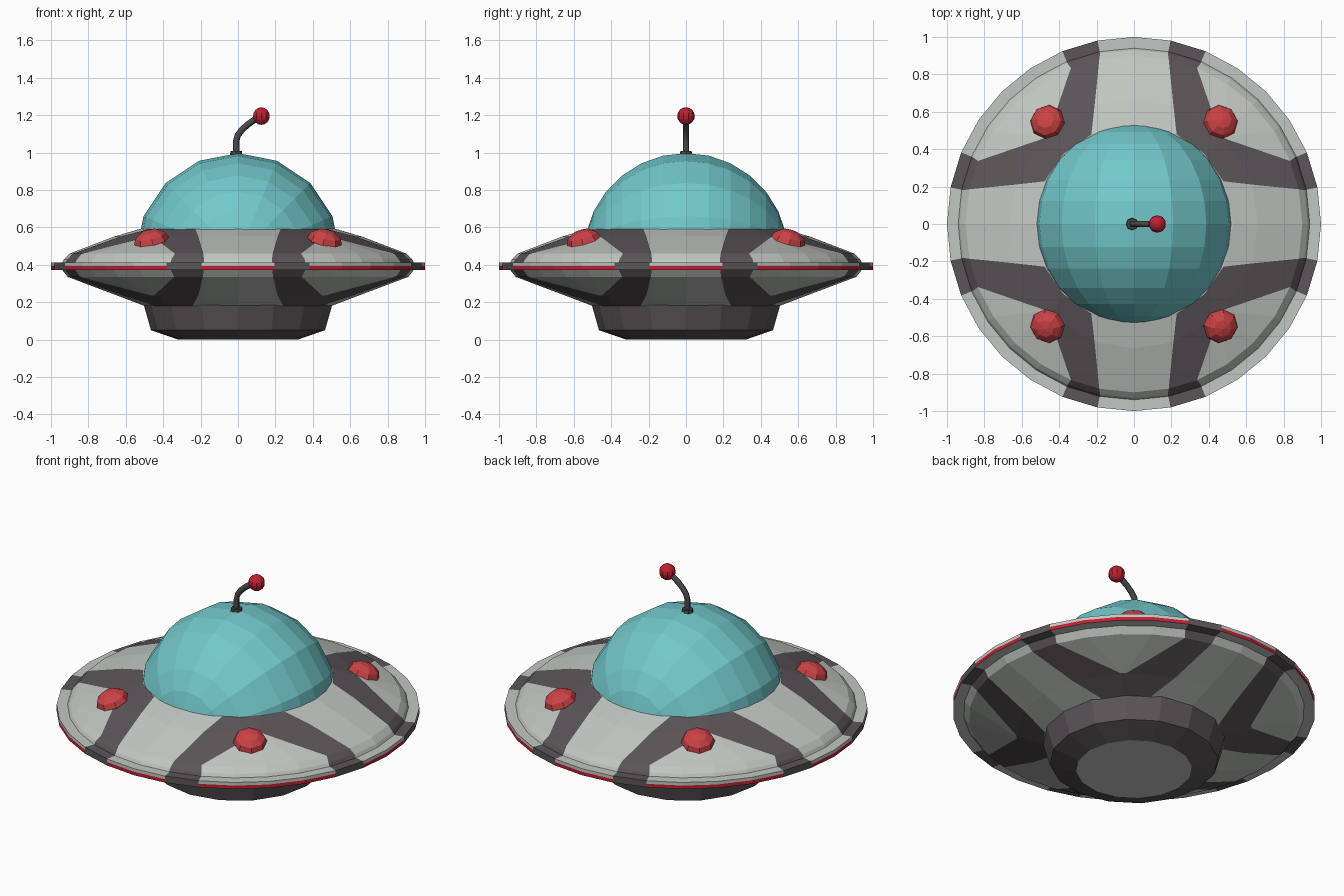
import bpy, bmesh
from math import radians, sin, cos, pi, atan2
from mathutils import Matrix, Vector

if "Cube" in bpy.data.objects:
    bpy.data.objects.remove(bpy.data.objects["Cube"], do_unlink=True)


def material(name, r, g, b):
    m = bpy.data.materials.new(name)
    m.diffuse_color = (r, g, b, 1)
    m.use_nodes = True
    m.node_tree.nodes["Principled BSDF"].inputs["Base Color"].default_value = (r, g, b, 1)
    return m


PANEL = material("pale grey panel", .54, .57, .54)
DARK = material("charcoal", .105, .09, .098)
TEAL = material("teal glass", .17, .58, .60)
LAMP = material("lamp red", .60, .055, .06)
RED = material("deep red", .52, .015, .03)
STEM = material("dark metal", .07, .065, .07)


def finish(bm, name, *mats):
    bmesh.ops.recalc_face_normals(bm, faces=bm.faces)
    mesh = bpy.data.meshes.new(name)
    bm.to_mesh(mesh)
    bm.free()
    for m in mats:
        mesh.materials.append(m)
    obj = bpy.data.objects.new(name, mesh)
    bpy.context.collection.objects.link(obj)
    return obj


def loft(rings, name, rule, *mats):
    """Bridge (radius, height, angles) rings; rule(row, column) picks the material."""
    bm = bmesh.new()
    loops = [[bm.verts.new((r * cos(radians(t)), r * sin(radians(t)), z)) for t in angles]
             for r, z, angles in rings]
    n = len(loops[0])
    for row, (low, high) in enumerate(zip(loops, loops[1:])):
        for c in range(n):
            d = (c + 1) % n
            f = bm.faces.new((low[c], low[d], high[d], high[c]))
            f.material_index = rule(row, c)
    bm.faces.new(loops[0][::-1])
    bm.faces.new(loops[-1])
    return finish(bm, name, *mats)


def striped(a, b):
    """Angles round the hull, with a stripe between a and b beside every axis."""
    step = (90 - 2 * b) / 4
    quarter = [0, a] + [b + step * i for i in range(5)] + [90 - a]
    return [q * 90 + t for q in range(4) for t in quarter]


# Saucer hull: stripes cross at the diagonals, and the rim carries a red line
even = striped(11.25, 22.5)
hull_rings = [
    (.50, .18, striped(29, 43.5)),
    (.65, .237, striped(19, 43.5)),
    (.91, .335, striped(11.9, 22)),
    (.94, .372, even),
    (1.0, .372, even),
    (1.0, .393, even),
    (1.0, .412, even),
    (.94, .412, even),
    (.93, .43, even),
    (.90, .46, striped(11.9, 22)),
    (.665, .55, striped(18.5, 43.5)),
    (.53, .59, striped(25.5, 43.5)),
]
last_row = len(hull_rings) - 2
red_row = 4


def hull_colour(row, c):
    c %= 8
    if c in (1, 6):
        return 1
    if row in (0, last_row) and 1 < c < 6:
        return 1
    return 2 if row == red_row else 0


loft(hull_rings, "saucer_hull", hull_colour, PANEL, DARK, RED)

# Base pedestal with a pale underside
around = [i * 22.5 for i in range(16)]
base = loft([(.32, 0, around), (.465, .05, around), (.505, .19, around)],
            "base", lambda row, c: 0, DARK, PANEL)
for f in base.data.polygons:
    if f.center.z < .01:
        f.material_index = 1

# Glass dome, a sphere with its poles front and back, cut at the hull
bm = bmesh.new()
bmesh.ops.create_uvsphere(bm, u_segments=16, v_segments=14, radius=.547,
                          matrix=Matrix.Translation((0, 0, .45)) @ Matrix.Rotation(pi / 2, 4, 'X'))
bmesh.ops.bisect_plane(bm, geom=bm.verts[:] + bm.edges[:] + bm.faces[:],
                       plane_co=(0, 0, .583), plane_no=(0, 0, 1), clear_inner=True)
finish(bm, "dome", TEAL)

# Four hull lamps, tilted to lie on the slope
for side, sx in (("left", 1), ("right", -1)):
    for end, sy in (("front", -1), ("back", 1)):
        x, y = .463 * sx, .545 * sy
        place = (Matrix.Translation((x, y, .525)) @ Matrix.Rotation(atan2(y, x), 4, 'Z')
                 @ Matrix.Rotation(radians(20), 4, 'Y') @ Matrix.Diagonal((1, 1, .68, 1)))
        bm = bmesh.new()
        bmesh.ops.create_uvsphere(bm, u_segments=8, v_segments=6, radius=.095, matrix=place)
        finish(bm, f"lamp_{end}_{side}", LAMP)

# Bent antenna stem
curve = bpy.data.curves.new("antenna_stem", 'CURVE')
curve.dimensions = '3D'
curve.bevel_depth = .017
curve.bevel_resolution = 1
curve.resolution_u = 5
curve.use_fill_caps = True
spline = curve.splines.new('BEZIER')
path = [Vector((-.01, 0, .98)), Vector((-.01, 0, 1.06)), Vector((.115, 0, 1.19))]
bends = [Vector((0, 0, .02)), Vector((0, 0, .05)), Vector((.05, 0, .025))]
spline.bezier_points.add(len(path) - 1)
for p, co, bend in zip(spline.bezier_points, path, bends):
    p.co, p.handle_left, p.handle_right = co, co - bend, co + bend
curve.materials.append(STEM)
stem = bpy.data.objects.new("antenna_stem", curve)
bpy.context.collection.objects.link(stem)

# Antenna collar and ball
bm = bmesh.new()
bmesh.ops.create_cone(bm, cap_ends=True, segments=8, radius1=.034, radius2=.03, depth=.025,
                      matrix=Matrix.Translation((-.01, 0, .995)))
finish(bm, "antenna_collar", STEM)
bm = bmesh.new()
bmesh.ops.create_uvsphere(bm, u_segments=10, v_segments=8, radius=.047,
                          matrix=Matrix.Translation((.125, 0, 1.195)))
finish(bm, "antenna_ball", RED)
